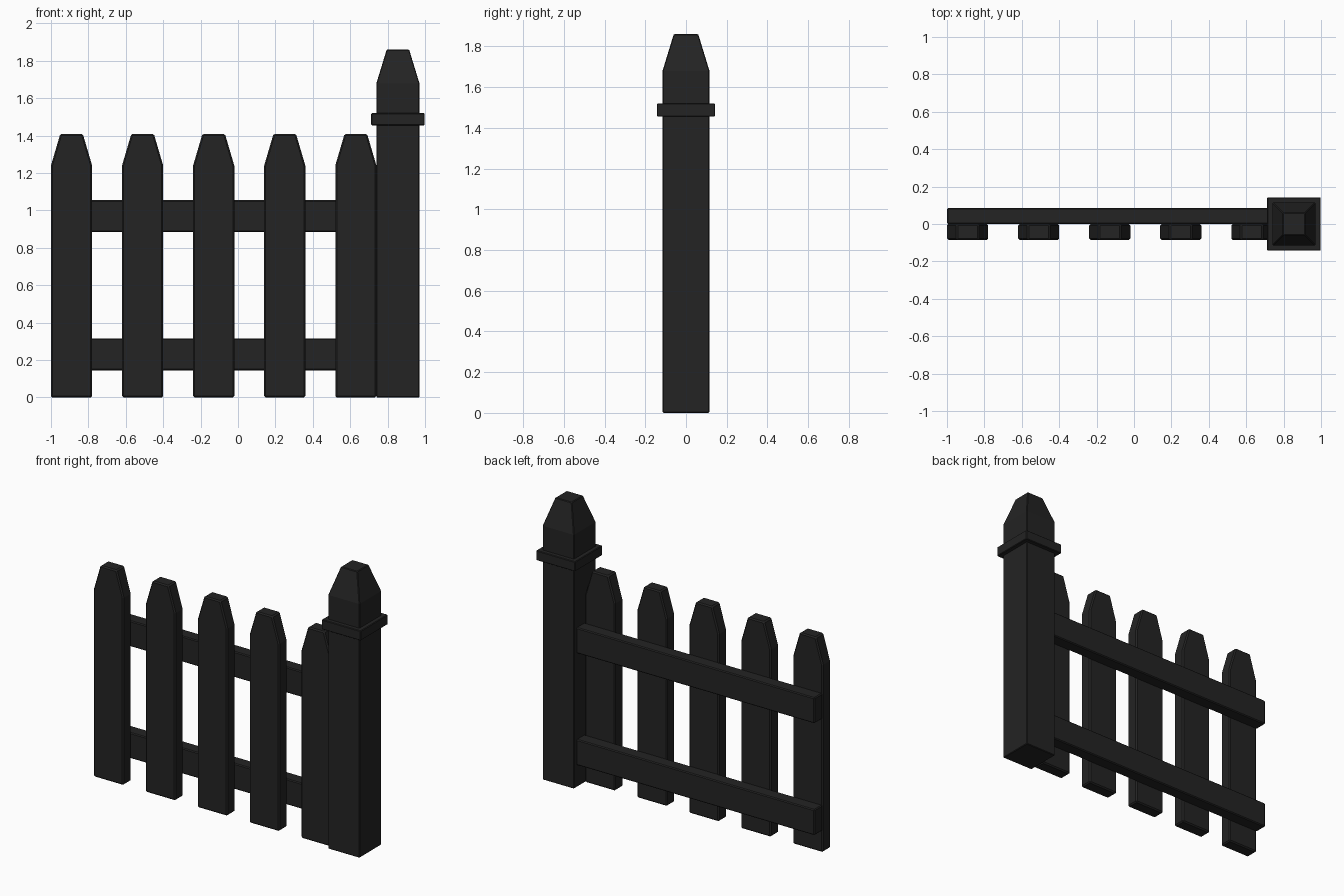
import bpy
import bmesh

cube = bpy.data.objects.get("Cube")
if cube:
    bpy.data.objects.remove(cube, do_unlink=True)


def material(name, color):
    mat = bpy.data.materials.new(name)
    mat.use_nodes = True
    mat.diffuse_color = color
    bsdf = mat.node_tree.nodes["Principled BSDF"]
    bsdf.inputs["Base Color"].default_value = color
    return mat


charcoal = material("charcoal paint", (0.017, 0.017, 0.017, 1))


def finish(name, bm, bevel):
    bmesh.ops.recalc_face_normals(bm, faces=bm.faces)
    mesh = bpy.data.meshes.new(name)
    bm.to_mesh(mesh)
    bm.free()
    obj = bpy.data.objects.new(name, mesh)
    bpy.context.collection.objects.link(obj)
    mesh.materials.append(charcoal)
    if bevel:
        mod = obj.modifiers.new("soft edges", "BEVEL")
        mod.width = bevel
        mod.segments = 1
        mod.limit_method = "ANGLE"
        mod.angle_limit = 0.3
    return obj


def extruded(name, outline, y0, y1, bevel):
    """Front outline of (x, z) points, extruded from y0 to y1."""
    bm = bmesh.new()
    face = bm.faces.new([bm.verts.new((x, y0, z)) for x, z in outline])
    result = bmesh.ops.extrude_face_region(bm, geom=[face])
    verts = [v for v in result["geom"] if isinstance(v, bmesh.types.BMVert)]
    bmesh.ops.translate(bm, verts=verts, vec=(0, y1 - y0, 0))
    return finish(name, bm, bevel)


def square_stack(name, cx, sections, bevel):
    """Closed square column through (half width, height) sections."""
    bm = bmesh.new()
    rings = [[bm.verts.new((cx + sx * h, sy * h, z))
              for sx, sy in ((-1, -1), (1, -1), (1, 1), (-1, 1))]
             for h, z in sections]
    for low, high in zip(rings, rings[1:]):
        for i in range(4):
            j = (i + 1) % 4
            bm.faces.new((low[i], low[j], high[j], high[i]))
    bm.faces.new(rings[0])
    bm.faces.new(rings[-1])
    return finish(name, bm, bevel)


# Five pickets with clipped points
for i in range(5):
    c = -0.89 + 0.38 * i
    outline = [(c - 0.11, 0), (c + 0.11, 0), (c + 0.11, 1.24),
               (c + 0.06, 1.41), (c - 0.06, 1.41), (c - 0.11, 1.24)]
    extruded(f"picket_{i + 1}", outline, -0.085, 0, 0.008)

# Two horizontal rails behind the pickets
for name, z0, z1 in (("lower_rail", 0.145, 0.315), ("upper_rail", 0.885, 1.055)):
    extruded(name, [(-1, z0), (0.76, z0), (0.76, z1), (-1, z1)], 0, 0.085, 0.006)

# End post with tapered top and a collar
square_stack("end_post", 0.855, [(0.115, 0), (0.115, 1.68), (0.06, 1.86)], 0.004)
square_stack("post_collar", 0.855, [(0.143, 1.455), (0.143, 1.52)], 0.004)
